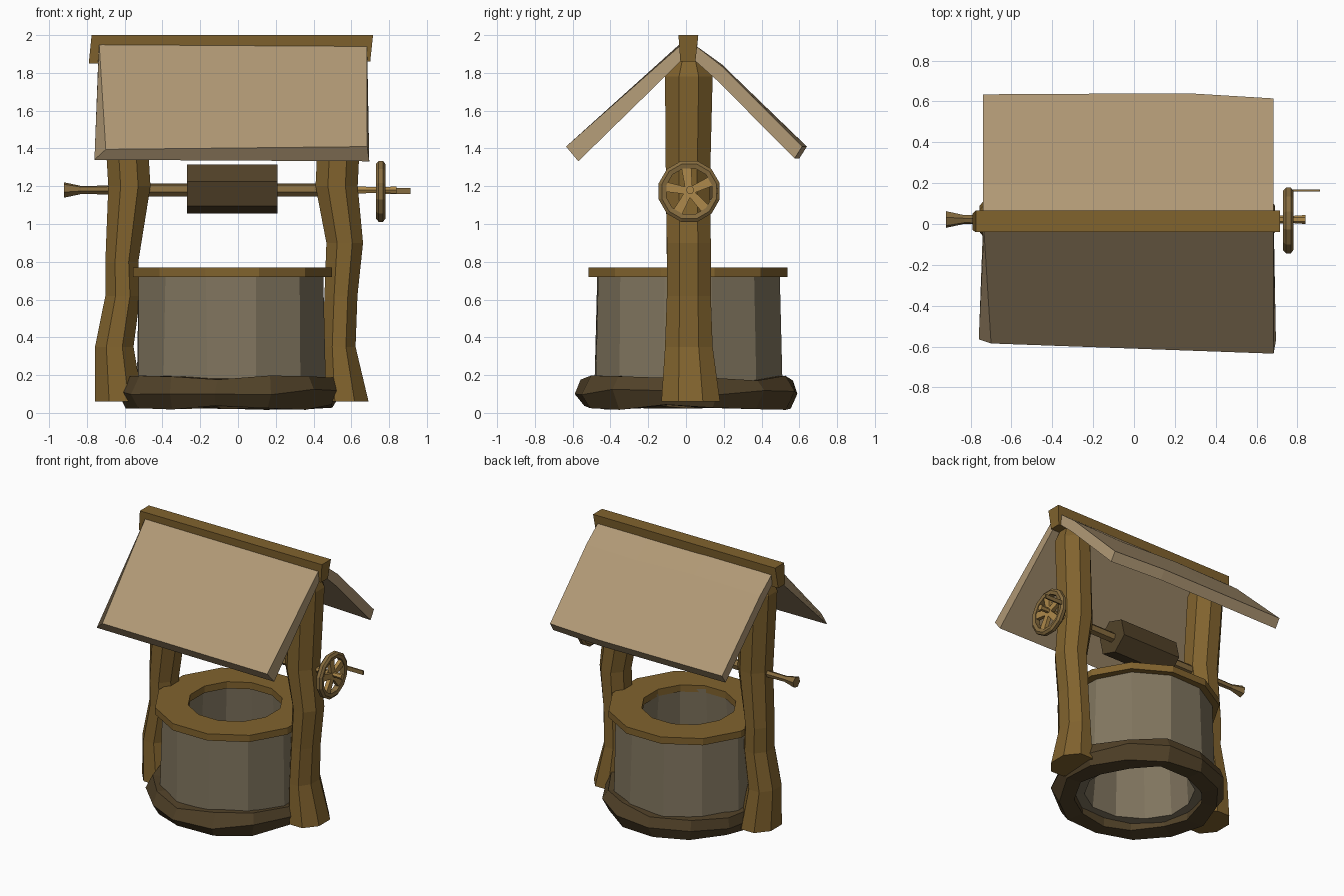
import bpy, bmesh, random
from math import sin, cos, pi, radians
from mathutils import Vector

random.seed(4)


def material(name, col):
    m = bpy.data.materials.new(name)
    m.diffuse_color = (*col, 1)
    return m


WOOD = material("wood", (0.22, 0.125, 0.027))
DARK = material("dark_wood", (0.085, 0.055, 0.022))
STONE = material("stone", (0.22, 0.18, 0.115))
ROOF = material("roof_boards", (0.44, 0.32, 0.18))
AXLE = material("axle_wood", (0.24, 0.15, 0.05))
BRASS = material("wheel_wood", (0.42, 0.25, 0.07))


def loft(name, rings, mat, loop=False):
    """Skin a list of point rings; cap the ends, or join last to first."""
    bm = bmesh.new()
    vs = [[bm.verts.new(p) for p in r] for r in rings]
    n = len(rings[0])
    for a, b in zip(vs, vs[1:] + vs[:1] if loop else vs[1:]):
        for i in range(n):
            j = (i + 1) % n
            bm.faces.new((a[i], a[j], b[j], b[i]))
    if not loop:
        bm.faces.new(vs[0])
        bm.faces.new(vs[-1])
    bmesh.ops.recalc_face_normals(bm, faces=bm.faces)
    me = bpy.data.meshes.new(name)
    bm.to_mesh(me)
    bm.free()
    me.materials.append(mat)
    ob = bpy.data.objects.new(name, me)
    bpy.context.collection.objects.link(ob)
    return ob


def ring_z(cx, cy, z, rx, ry, n, turn=0.5):
    return [(cx + rx * cos(2 * pi * (i + turn) / n),
             cy + ry * sin(2 * pi * (i + turn) / n), z) for i in range(n)]


def ring_x(x, y, z, r, n, turn=0.0):
    return [(x, y + r * cos(2 * pi * i / n + turn),
             z + r * sin(2 * pi * i / n + turn)) for i in range(n)]


def rod(name, profile, y, z, n, mat, turn=0.0, loop=False):
    return loft(name, [ring_x(x, y, z, r, n, turn) for x, r in profile], mat, loop)


def tube(name, profile, cx, cy, n, mat, jitter=0.0):
    ob = loft(name, [ring_z(cx, cy, z, r, r, n) for r, z in profile], mat, True)
    for v in ob.data.vertices:
        v.co += Vector([random.uniform(-jitter, jitter) for _ in range(3)])
    return ob


# Well: footing, stone wall and rim
tube("footing", [(0.43, 0.03), (0.545, 0.03), (0.59, 0.11), (0.56, 0.185),
                 (0.43, 0.185)], -0.04, 0.01, 13, DARK, 0.015)
tube("well_wall", [(0.37, 0.08), (0.515, 0.08), (0.50, 0.74), (0.33, 0.74)],
     -0.035, 0.012, 12, STONE, 0.008)
tube("well_rim", [(0.32, 0.72), (0.545, 0.72), (0.545, 0.77), (0.32, 0.77)],
     -0.03, 0.01, 12, WOOD)

# Crooked posts: height, centre x, half width x, centre y, half width y
left = [(0.06, -0.63, 0.13, 0.025, 0.16), (0.35, -0.655, 0.105, 0.015, 0.13),
        (0.62, -0.61, 0.095, 0.015, 0.12), (0.80, -0.615, 0.09, 0.015, 0.12),
        (1.20, -0.575, 0.115, 0.01, 0.12), (1.78, -0.61, 0.115, 0.015, 0.13),
        (1.87, -0.61, 0.08, 0.015, 0.085)]
right = [(0.06, 0.565, 0.13, 0.025, 0.16), (0.35, 0.535, 0.09, 0.015, 0.13),
         (0.62, 0.545, 0.09, 0.015, 0.12), (0.90, 0.565, 0.10, 0.015, 0.12),
         (1.20, 0.522, 0.115, 0.01, 0.12), (1.78, 0.55, 0.115, 0.015, 0.13),
         (1.87, 0.55, 0.08, 0.015, 0.085)]
for name, path in (("left_post", left), ("right_post", right)):
    loft(name, [ring_z(x, y, z, rx * 1.05, ry * 1.05, 8) for z, x, rx, y, ry in path], WOOD)

# Ridge beam
loft("ridge_beam", [[(-0.775, -0.04, 2), (-0.775, 0.065, 2), (-0.79, 0.05, 1.85), (-0.79, -0.03, 1.85)],
                    [(0.715, -0.04, 2), (0.715, 0.065, 2), (0.70, 0.05, 1.86), (0.70, -0.03, 1.86)]], WOOD)

# Roof slabs, each lofted from the left end to the right end
loft("front_roof", [[(-0.735, -0.03, 1.955), (-0.70, -0.585, 1.395), (-0.76, -0.565, 1.34), (-0.74, -0.02, 1.87)],
                    [(0.682, -0.03, 1.945), (0.684, -0.635, 1.41), (0.695, -0.57, 1.332), (0.685, -0.02, 1.87)]], ROOF)
loft("back_roof", [[(x, 0.03, 1.96), (x, 0.19, 1.835 + b), (x, e, 1.41), (x, e - 0.04, 1.347),
                    (x, 0.17, 1.755), (x, 0.03, 1.88)]
                   for x, e, b in ((-0.74, 0.635, 0), (-0.2, 0.638, 0.01),
                                   (0.27, 0.64, -0.01), (0.682, 0.615, 0))], ROOF)

# Windlass: axle with flared end, and rope drum
Y, Z = 0.022, 1.18
rod("axle", [(-0.92, 0.042), (-0.83, 0.022), (-0.70, 0.024), (-0.5, 0.036), (0.45, 0.036)],
    Y, Z, 6, AXLE, radians(15))
rod("axle_tip", [(0.45, 0.024), (0.78, 0.018), (0.84, 0.022)], Y, Z, 6, BRASS)
rod("drum", [(-0.27, 0.133), (0.21, 0.133)], Y, 1.185, 6, DARK, radians(-17))

# Hand wheel: rim, five spokes and crank handle
rod("wheel_rim", [(0.735, 0.125), (0.73, 0.15), (0.745, 0.167), (0.768, 0.167),
                  (0.78, 0.15), (0.775, 0.125)], 0.017, 1.173, 12, AXLE, radians(15), True)
for k in range(5):
    a = radians(72 * k + 25)
    d, s = Vector((0, cos(a), sin(a))), Vector((0, -sin(a), cos(a)))
    c = Vector((0.755, 0.017, 1.173))
    loft("wheel_spoke", [[c + d * t + s * w * i + Vector((h, 0, 0))
                          for i, h in ((-1, -0.014), (1, -0.014), (1, 0.014), (-1, 0.014))]
                         for t, w in ((0.0, 0.018), (0.13, 0.026))], BRASS)
loft("crank_handle", [[(x, 0.160, 1.16), (x, 0.170, 1.16), (x, 0.170, 1.19), (x, 0.160, 1.19)]
                      for x in (0.76, 0.912)], AXLE)
